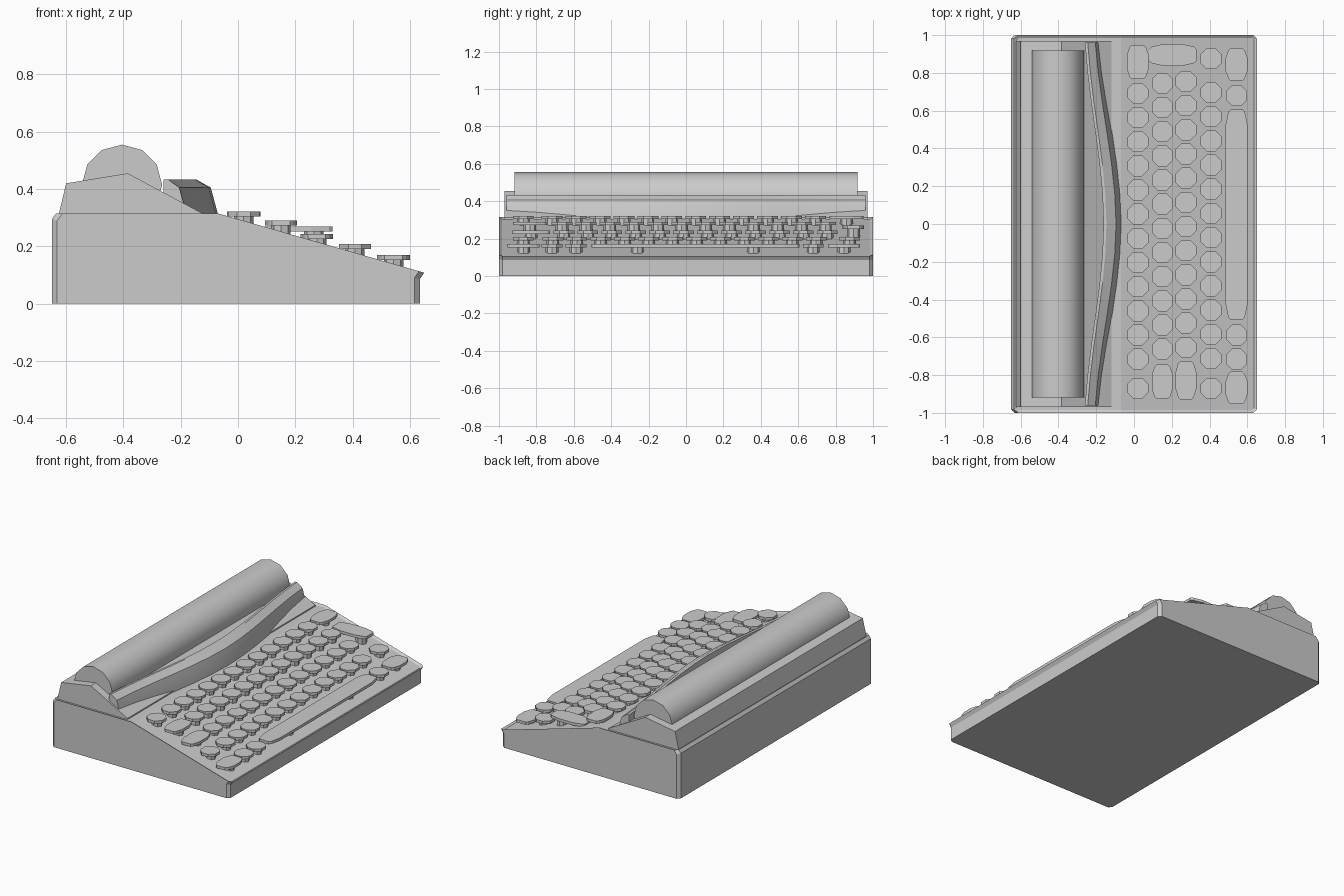
import bpy, bmesh, math
from mathutils import Vector

if "Cube" in bpy.data.objects:
    bpy.data.objects.remove(bpy.data.objects["Cube"])


def finish(bm, name, smooth=None):
    bmesh.ops.recalc_face_normals(bm, faces=bm.faces)
    me = bpy.data.meshes.new(name)
    bm.to_mesh(me)
    bm.free()
    ob = bpy.data.objects.new(name, me)
    bpy.context.collection.objects.link(ob)
    if smooth:
        bpy.ops.object.select_all(action='DESELECT')
        ob.select_set(True)
        bpy.context.view_layer.objects.active = ob
        bpy.ops.object.shade_smooth_by_angle(angle=math.radians(smooth))
    return ob


def loft(bm, rings):
    """Closed rings of points joined in order and capped at both ends."""
    vs = [[bm.verts.new(p) for p in r] for r in rings]
    n = len(vs[0])
    for a, b in zip(vs, vs[1:]):
        for i in range(n):
            bm.faces.new((a[i], a[(i + 1) % n], b[(i + 1) % n], b[i]))
    bm.faces.new(vs[0])
    bm.faces.new(vs[-1])


def prism(profile, half):
    """Extrude an x-z profile along y."""
    bm = bmesh.new()
    loft(bm, [[(x, y, z) for x, z in profile] for y in (-half, half)])
    bmesh.ops.recalc_face_normals(bm, faces=bm.faces)
    return bm


# Wedge base: chamfered corners and a recessed top panel
bm = prism([(-.65, 0), (-.65, .295), (-.635, .315), (-.07, .315),
            (.65, .108), (.635, .085), (.635, 0)], 1)
corners = [e for e in bm.edges if abs(e.verts[0].co.y - e.verts[1].co.y) < .01
           and min(abs(v.co.x) for v in e.verts) > .63
           and abs(e.verts[0].co.z - e.verts[1].co.z) > .01]
bmesh.ops.bevel(bm, geom=corners, offset=.018, offset_type='OFFSET', segments=1,
                affect='EDGES', clamp_overlap=True)
bm.normal_update()
top = [f for f in bm.faces if f.normal.z > .9]
bmesh.ops.inset_region(bm, faces=top, thickness=.016, use_even_offset=True)
bmesh.ops.translate(bm, vec=(0, 0, -.01), verts=list({v for f in top for v in f.verts}))
finish(bm, "base")

# Upper housing
finish(prism([(-.625, .295), (-.625, .315), (-.60, .42), (-.385, .455),
              (-.12, .313), (-.12, .295)], .97), "upper_housing")

# Roller
ring = [(-.405 + .14 * math.cos(i * math.pi / 6), .415 + .14 * math.sin(i * math.pi / 6))
        for i in range(12)]
finish(prism(ring, .918), "roller", 35)

# Curved front cover, bowed towards the keys in the middle
bm = bmesh.new()
rings = []
for i in range(13):
    t = -1 + i / 6
    bow = .11 * (.5 + .5 * math.cos(math.pi * t)) * .6 + .11 * (1 - abs(t) ** 1.6) * .4
    prof = [(-.26 + bow * .9, .28), (-.26 + bow * .9, .433), (-.245 + bow * .9, .434),
            (-.205 + bow, .405), (-.178 + bow, .305), (-.178 + bow, .28)]
    rings.append([(x, t * .96, z) for x, z in prof])
loft(bm, rings)
finish(bm, "front_cover", 25)


# Keys: faceted caps on round stems
def panel_z(x):
    return .305 - max(0, x + .07) * .2875


def key(name, x, y, z, hx=.058, hy=.058, stems=(0,)):
    bm = bmesh.new()
    if abs(hx - hy) < .001:
        pts = [(hx * 1.04 * math.cos(a), hy * 1.04 * math.sin(a))
               for a in (i * math.pi / 4 + math.pi / 8 for i in range(8))]
    else:
        # stretched cap, narrower at its ends and gently bowed
        s, l = min(hx, hy), max(hx, hy)
        q = [(.55, l), (.75, l - .012), (1, l * .4 if l < .2 else l - .08)]
        side = [(k * s, v) for k, v in q]
        pts = [*side, *[(a, -b) for a, b in side[::-1]],
               *[(-a, -b) for a, b in side], *[(-a, b) for a, b in side[::-1]]]
        if hx > hy:
            pts = [(b, a) for a, b in pts]
    loft(bm, [[(x + a, y + b, h) for a, b in pts] for h in (z - .018, z)])
    for d in stems:
        sx, sy = (x + d, y) if hx > hy + .001 else (x, y + d)
        disc = [(sx + .034 * math.cos(i * math.pi / 4), sy + .034 * math.sin(i * math.pi / 4))
                for i in range(8)]
        loft(bm, [[(a, b, h) for a, b in disc] for h in (panel_z(sx) - .015, z - .015)])
    finish(bm, name)


STEP = .128
rows = [  # x, top height, first y, count, extra round keys
    (.02, .322, -.716, 12, [-.87]),
    (.15, .29, -.663, 12, []),
    (.275, .243, -.653, 12, []),
    (.408, .208, -.712, 12, [-.87, .875]),
    (.543, .17, -.716, 2, [.68]),
]
for r, (x, z, y0, n, extra) in enumerate(rows, 1):
    for i, y in enumerate([y0 + STEP * k for k in range(n)] + extra, 1):
        key(f"key_row{r}_{i}", x, y, z)

# Wide keys
key("wide_key_top", .02, .858, .322, .058, .09)
key("wide_key_left_2", .15, -.835, .29, .056, .09)
key("wide_key_left_3", .275, -.828, .243, .056, .1)
key("wide_key_front_left", .543, -.868, .17, .058, .086)
key("wide_key_front_right", .543, .845, .17, .058, .086)
key("return_key", .205, .895, .27, .125, .058, (-.06, .06))
key("space_bar", .543, .05, .17, .058, .556, (-.31, .31))
